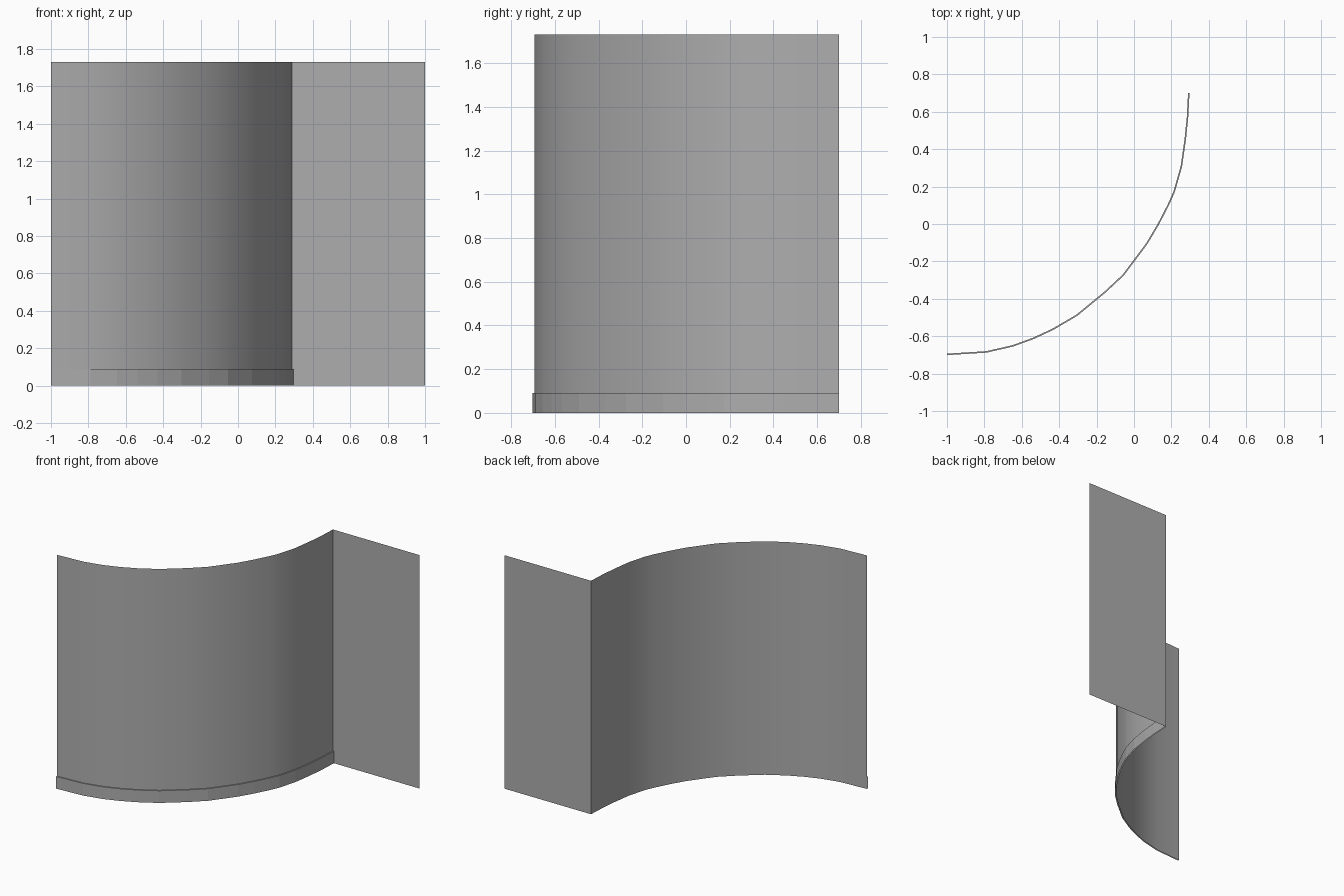
import bpy
from mathutils import Vector

cube = bpy.data.objects.get("Cube")
if cube:
    bpy.data.objects.remove(cube, do_unlink=True)

HEIGHT = 1.73
SKIRT_HEIGHT = 0.09
SKIRT_DEPTH = 0.008

# Plan of the curved wall, from its front end to the corner
CURVE = [Vector(p) for p in (
    (-1, -0.693), (-0.79, -0.68), (-0.65, -0.648), (-0.54, -0.608),
    (-0.435, -0.559), (-0.307, -0.484), (-0.16, -0.363), (-0.06, -0.27),
    (0.067, -0.1), (0.126, 0), (0.18, 0.104), (0.211, 0.174),
    (0.249, 0.307), (0.27, 0.452), (0.282, 0.57), (0.289, 0.70))]
FLAT_END = Vector((1, 0.70))

grey = bpy.data.materials.new("plain_grey")
grey.use_nodes = True
colour = (0.42, 0.42, 0.42, 1)
grey.diffuse_color = colour
grey.node_tree.nodes["Principled BSDF"].inputs["Base Color"].default_value = colour


def sheet(name, rows):
    """Join rows of equally many points, listed bottom to top, into one sheet."""
    count = len(rows[0])
    verts = [v for row in rows for v in row]
    faces = [(r * count + i, r * count + i + 1,
              (r + 1) * count + i + 1, (r + 1) * count + i)
             for r in range(len(rows) - 1) for i in range(count - 1)]
    mesh = bpy.data.meshes.new(name)
    mesh.from_pydata(verts, [], faces)
    mesh.materials.append(grey)
    mesh.update()
    obj = bpy.data.objects.new(name, mesh)
    bpy.context.collection.objects.link(obj)
    return obj


def level(path, z):
    return [(p.x, p.y, z) for p in path]


def offset(path, depth):
    """Move a plan towards its outer, convex side."""
    moved = []
    for i, p in enumerate(path):
        along = path[min(i + 1, len(path) - 1)] - path[max(i - 1, 0)]
        along.normalize()
        moved.append(p + Vector((along.y, -along.x)) * depth)
    moved[0].x = path[0].x
    moved[-1].y = path[-1].y
    return moved


# Curved wall running into the flat wall at a sharp corner
wall_path = CURVE + [FLAT_END]
wall = sheet("wall", [level(wall_path, 0), level(wall_path, HEIGHT)])
bpy.ops.object.select_all(action="DESELECT")
wall.select_set(True)
bpy.context.view_layer.objects.active = wall
bpy.ops.object.shade_smooth_by_angle()

# Skirting board along the curved wall, with a narrow top ledge
skirt_path = offset(CURVE, SKIRT_DEPTH)
sheet("skirting_board", [level(skirt_path, 0), level(skirt_path, SKIRT_HEIGHT),
                         level(CURVE, SKIRT_HEIGHT)])
